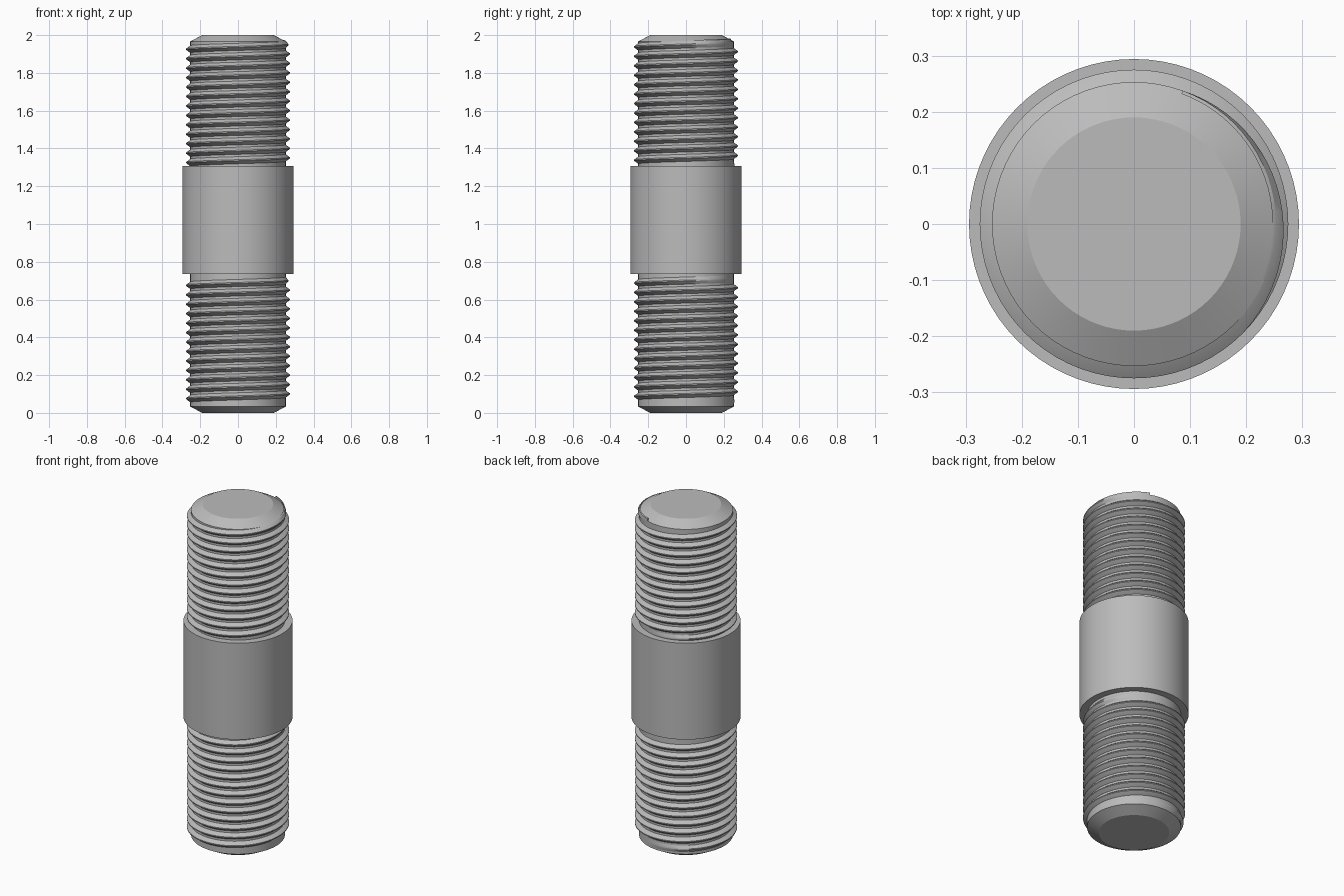
import bpy, bmesh, math

cube = bpy.data.objects.get("Cube")
if cube:
    bpy.data.objects.remove(cube, do_unlink=True)

SEGMENTS = 72
CORE, CREST, COLLAR = 0.253, 0.275, 0.294
PITCH, TURNS = 0.05, 13
START = math.radians(70)
FADE = math.radians(115)

steel = bpy.data.materials.new("plain_steel")
steel.use_nodes = True
GREY = (0.5, 0.5, 0.5, 1)
steel.diffuse_color = GREY
steel.node_tree.nodes["Principled BSDF"].inputs["Base Color"].default_value = GREY


def finish(name, bm):
    """Turn a bmesh into a smooth-shaded steel object."""
    bmesh.ops.recalc_face_normals(bm, faces=bm.faces)
    mesh = bpy.data.meshes.new(name)
    bm.to_mesh(mesh)
    bm.free()
    mesh.materials.append(steel)
    obj = bpy.data.objects.new(name, mesh)
    bpy.context.collection.objects.link(obj)
    bpy.ops.object.select_all(action='DESELECT')
    obj.select_set(True)
    bpy.context.view_layer.objects.active = obj
    bpy.ops.object.shade_smooth_by_angle(angle=math.radians(25))
    return obj


def bridge(bm, a, b):
    n = len(a)
    for i in range(n):
        j = (i + 1) % n
        bm.faces.new((a[i], a[j], b[j], b[i]))


def turned(name, profile):
    """Solid of revolution from (radius, height) points, capped at both ends."""
    bm = bmesh.new()
    rings = []
    for r, z in profile:
        angles = [math.tau * i / SEGMENTS for i in range(SEGMENTS)]
        rings.append([bm.verts.new((r * math.cos(a), r * math.sin(a), z)) for a in angles])
    for a, b in zip(rings, rings[1:]):
        bridge(bm, a, b)
    bm.faces.new(rings[0])
    bm.faces.new(rings[-1])
    return finish(name, bm)


def thread(name, base):
    """Right-handed helical ridge that fades into the core at each end."""
    bm = bmesh.new()
    steps = TURNS * SEGMENTS
    rings = []
    for i in range(steps + 1):
        turn = math.tau * TURNS * i / steps
        fade = min(1, turn / FADE, (math.tau * TURNS - turn) / FADE)
        top = CORE + (CREST - CORE) * fade
        middle = base + PITCH * turn / math.tau
        section = ((CORE - 0.006, -0.022), (CORE, -0.019), (top, -0.003),
                   (top, 0.003), (CORE, 0.019), (CORE - 0.006, 0.022))
        a = START + turn
        rings.append([bm.verts.new((r * math.cos(a), r * math.sin(a), middle + dz))
                      for r, dz in section])
    for a, b in zip(rings, rings[1:]):
        bridge(bm, a, b)
    bm.faces.new(rings[0])
    bm.faces.new(rings[-1])
    return finish(name, bm)


# Chamfered rod running the full length
turned("core_rod", [(0.19, 0), (CORE, 0.034), (CORE, 1.966), (0.19, 2)])

# Plain collar between the threaded ends
turned("middle_collar", [(COLLAR, 0.735), (COLLAR, 1.308)])

# Threads
thread("lower_thread", 0.06)
thread("upper_thread", 1.31)
